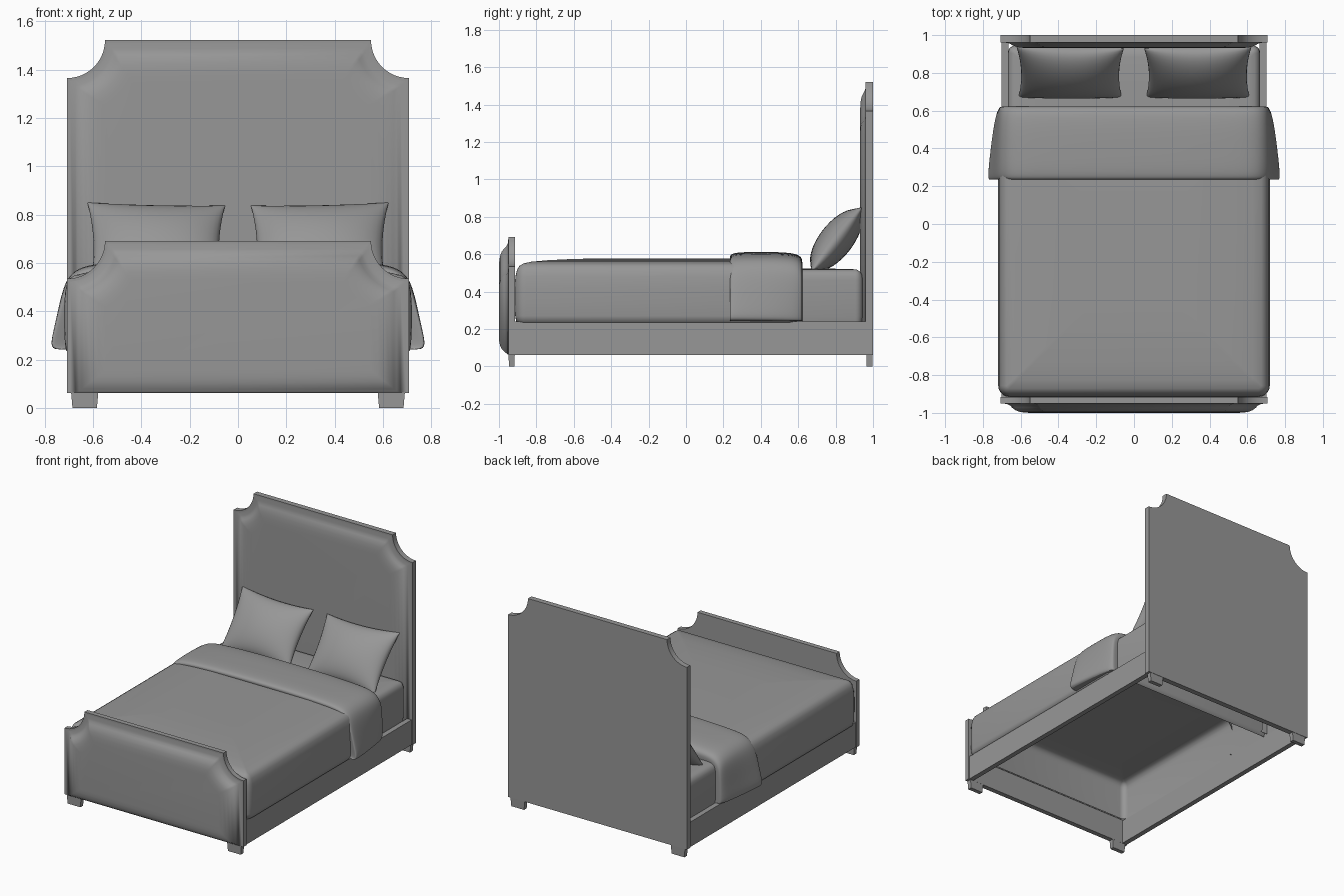
import bpy, bmesh, math
from mathutils import Matrix, Vector

if "Cube" in bpy.data.objects:
    bpy.data.objects.remove(bpy.data.objects["Cube"])

# dark grey shared by all parts
GREY = bpy.data.materials.new("dark_grey")
GREY.diffuse_color = (0.31, 0.31, 0.31, 1)
GREY.use_nodes = True
GREY.node_tree.nodes["Principled BSDF"].inputs["Base Color"].default_value = GREY.diffuse_color


def finish(name, bm, angle=40, subsurf=0):
    bmesh.ops.remove_doubles(bm, verts=bm.verts, dist=1e-5)
    bmesh.ops.recalc_face_normals(bm, faces=bm.faces)
    me = bpy.data.meshes.new(name)
    bm.to_mesh(me)
    bm.free()
    me.materials.append(GREY)
    ob = bpy.data.objects.new(name, me)
    bpy.context.collection.objects.link(ob)
    bpy.ops.object.select_all(action='DESELECT')
    ob.select_set(True)
    bpy.context.view_layer.objects.active = ob
    bpy.ops.object.shade_smooth_by_angle(angle=math.radians(angle))
    if subsurf:
        mod = ob.modifiers.new("soft", 'SUBSURF')
        mod.levels = mod.render_levels = subsurf
    return ob


def loft(rows, closed=True, cap_start=False, cap_end=False):
    """Skin a list of equally long point rows with quads."""
    bm = bmesh.new()
    vs = [[bm.verts.new(p) for p in row] for row in rows]
    n = len(vs[0])
    for a, b in zip(vs, vs[1:]):
        for i in range(n if closed else n - 1):
            j = (i + 1) % n
            bm.faces.new((a[i], a[j], b[j], b[i]))
    if cap_start:
        bm.faces.new(vs[0])
    if cap_end:
        bm.faces.new(vs[-1])
    return bm


def box(name, centre, size, taper=1.0):
    bm = bmesh.new()
    bmesh.ops.create_cube(bm, size=1)
    for v in bm.verts:
        k = taper if v.co.z < 0 else 1
        v.co = Vector((v.co.x * size[0] * k, v.co.y * size[1] * k, v.co.z * size[2])) + Vector(centre)
    finish(name, bm)


W, Z0, R = 0.707, 0.062, 0.157


def notched(y, top, inset=0.0, low=0.0):
    """Board outline with scooped upper corners, shrunk by inset."""
    r = R + inset
    a0 = math.asin(inset / r)
    half = []
    for k in range(13):
        a = a0 + (math.pi / 2 - 2 * a0) * k / 12
        half.append((W - r * math.sin(a), top - r * math.cos(a)))
    half.insert(0, (W - inset, Z0 + low))
    pts = half + [(-x, z) for x, z in reversed(half)]
    return [(x, y, z) for x, z in pts]


def board(name, top, y_front, y_back, depth):
    finish(name, loft([notched(y_front, top), notched(y_back, top)], True, True, True), 30)
    # upholstered pad swelling softly out of the front face
    rings = [(0.012, 0), (0.035, .06), (0.05, .2), (0.062, .45), (0.078, .7), (0.10, .88),
             (0.13, .97), (0.16, 1)]
    rows = [notched(y_front - depth * d, top, i, max(0.002, (i - 0.04) * 0.8)) for i, d in rings]
    finish(name + "_pad", loft(rows, True, False, True), 80)


board("headboard", 1.522, 0.961, 1.0, 0.03)
board("footboard", 0.692, -0.95, -0.915, 0.05)

# side rails and feet
for s, side in ((1, "right"), (-1, "left")):
    box(side + "_rail", (s * 0.683, 0.023, 0.151), (0.036, 1.88, 0.178))
    for y, end in ((0.981, "back"), (-0.932, "front")):
        box(f"{side}_{end}_foot", (s * 0.634, y, 0.031), (0.112, 0.033, 0.062), 0.9)


def rounded_rect(hx, hy, cy, z, r, seg=5):
    pts = []
    for q, (sx, sy) in enumerate(((1, 1), (-1, 1), (-1, -1), (1, -1))):
        for k in range(seg + 1):
            a = math.pi / 2 * (q + k / seg)
            pts.append((sx * (hx - r) + r * math.cos(a), cy + sy * (hy - r) + r * math.sin(a), z))
    return pts


def soft_slab(name, hx, y0, y1, rings, r):
    hy, cy = (y1 - y0) / 2, (y0 + y1) / 2
    rows = [rounded_rect(hx - i, hy - i, cy, z, max(r - i, 0.012)) for i, z in rings]
    finish(name, loft(rows, True, False, True), 80)


# mattress and blanket are shells, open underneath
soft_slab("mattress", 0.668, -0.90, 0.945,
          [(0.006, 0.235), (0, 0.27), (0, 0.46), (0.003, 0.485), (0.012, 0.505),
           (0.03, 0.517), (0.06, 0.521), (0.2, 0.523)], 0.04)
soft_slab("blanket", 0.719, -0.916, 0.60,
          [(0.014, 0.236), (0.008, 0.238), (0.003, 0.27), (0, 0.34), (0, 0.42), (0.004, 0.48),
           (0.012, 0.515), (0.025, 0.537), (0.045, 0.55), (0.09, 0.56), (0.18, 0.568),
           (0.32, 0.575), (0.45, 0.577)], 0.06)

# folded-over band of blanket, flaring at its lower hem
rows = []
for y, drop in ((0.25, .06), (0.234, .035), (0.236, .014), (0.262, .004), (0.32, 0), (0.40, 0),
                (0.48, .0), (0.55, .004), (0.595, .012), (0.617, .028), (0.624, .05), (0.617, .10)):
    f = max(0.0, min(1.0, (0.62 - y) / 0.38)) ** 0.7
    dx = drop * 0.4 if drop < 0.06 else drop
    half = [(0.69, .246), (0.718 + .054 * f, .239), (0.722 + .058 * f, .27), (0.722 + .036 * f, .36),
            (0.72 + .018 * f, .45), (0.712 + .004 * f, .52), (0.685, .562), (0.63, .592),
            (0.5, .603), (0.25, .611)]
    half = [(x - (dx if z < .59 else 0), z - drop * min(1, max(0, (z - .3) / .25))) for x, z in half]
    pts = half + [(0, .612 - drop)] + [(-x, z) for x, z in reversed(half)]
    rows.append([(x, y, z) for x, z in pts])
finish("blanket_fold", loft(rows, False), 80, 2)


def pillow(name, side):
    n = 20
    tilt = Matrix.Translation((side * 0.338, 0.803, 0.675)) @ Matrix.Rotation(math.radians(52), 4, 'X')
    bm = bmesh.new()
    for face in (1, -1):
        grid = []
        for i in range(n + 1):
            u = math.sin(math.pi / 2 * (2 * i / n - 1))
            line = []
            for j in range(n + 1):
                v = math.sin(math.pi / 2 * (2 * j / n - 1))
                t = 0.09 * max(0, (1 - u * u) * (1 - v * v)) ** 0.5
                x = 0.285 * u * (1 - 0.07 * (1 - v * v) - 0.02 * (1 - v))
                h = 0.215 * v * (1 - 0.09 * (1 - u * u)) + 0.008 * side * u * (v + 1) / 2
                p = tilt @ Vector((x, h, face * t))
                p.z = max(p.z, 0.516)
                p.y = min(p.y, 0.94)
                line.append(bm.verts.new(p))
            grid.append(line)
        for a, b in zip(grid, grid[1:]):
            for j in range(n):
                bm.faces.new((a[j], a[j + 1], b[j + 1], b[j]))
    finish(name, bm, 70)


pillow("right_pillow", 1)
pillow("left_pillow", -1)
